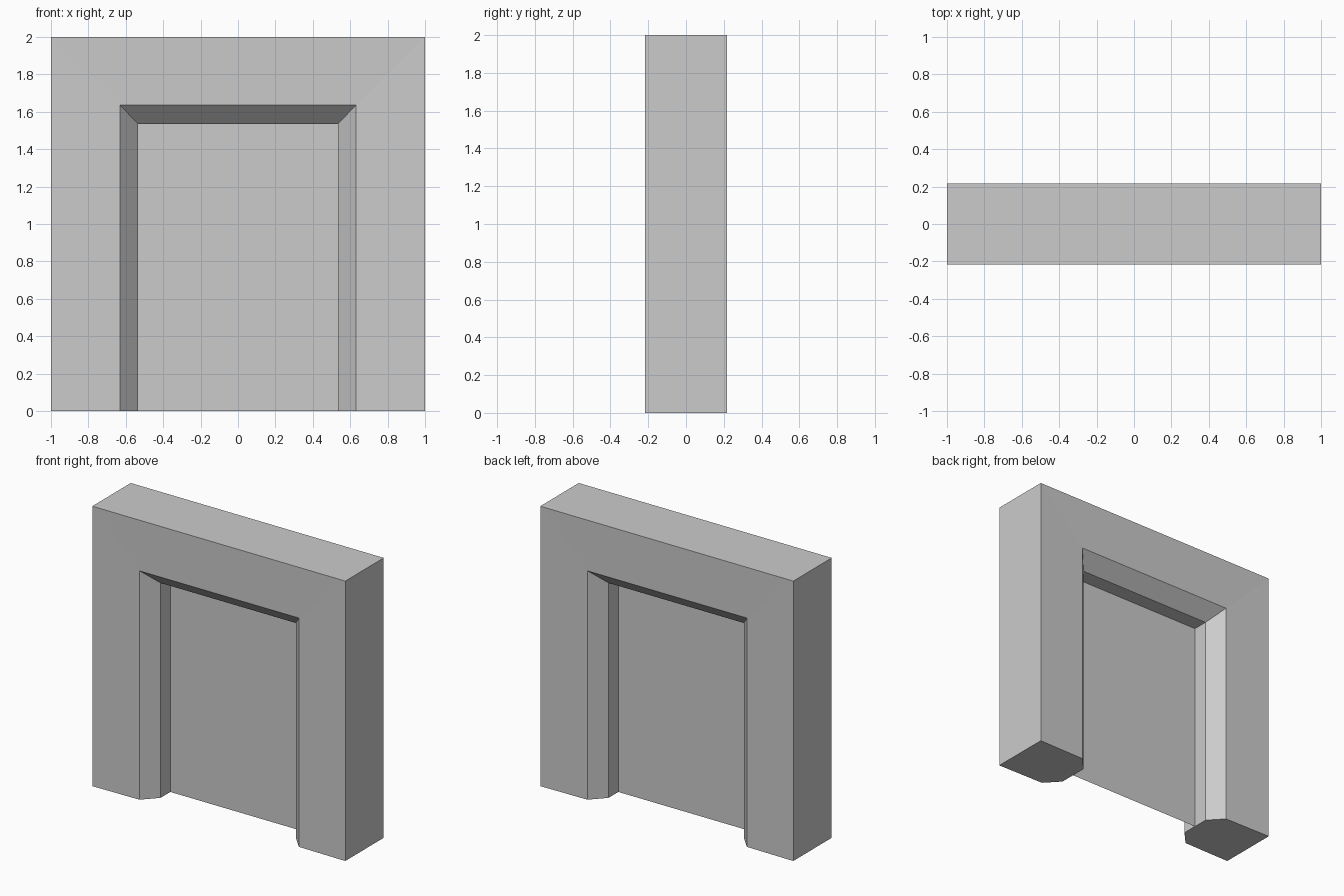
import bpy, bmesh

if "Cube" in bpy.data.objects:
    bpy.data.objects.remove(bpy.data.objects["Cube"])


def make_object(name, bm):
    bmesh.ops.recalc_face_normals(bm, faces=bm.faces)
    mesh = bpy.data.meshes.new(name)
    bm.to_mesh(mesh)
    bm.free()
    obj = bpy.data.objects.new(name, mesh)
    bpy.context.collection.objects.link(obj)
    return obj


# Frame section as (half width, height, y): outer edge, chamfer, reveal
half = [(1.0, 2.0, -0.217), (0.63, 1.635, -0.212), (0.535, 1.535, -0.11)]
section = half + [(w, h, -y) for w, h, y in reversed(half)]

# Door frame: the section swept up one leg, across the lintel and down
bm = bmesh.new()
stations = [(-1, 0), (-1, 1), (1, 1), (1, 0)]
rings = [[bm.verts.new((sx * w, y, sz * h)) for w, h, y in section]
         for sx, sz in stations]
n = len(section)
for a, b in zip(rings, rings[1:]):
    for i in range(n):
        j = (i + 1) % n
        bm.faces.new((a[i], a[j], b[j], b[i]))
for ring in (rings[0], rings[-1]):
    bm.faces.new(ring)
make_object("door_frame", bm)

# Door panel: a thin sheet filling the opening at mid depth
bm = bmesh.new()
w, h = half[2][:2]
bm.faces.new([bm.verts.new((sx * w, 0, sz * h)) for sx, sz in stations])
make_object("door_panel", bm)
